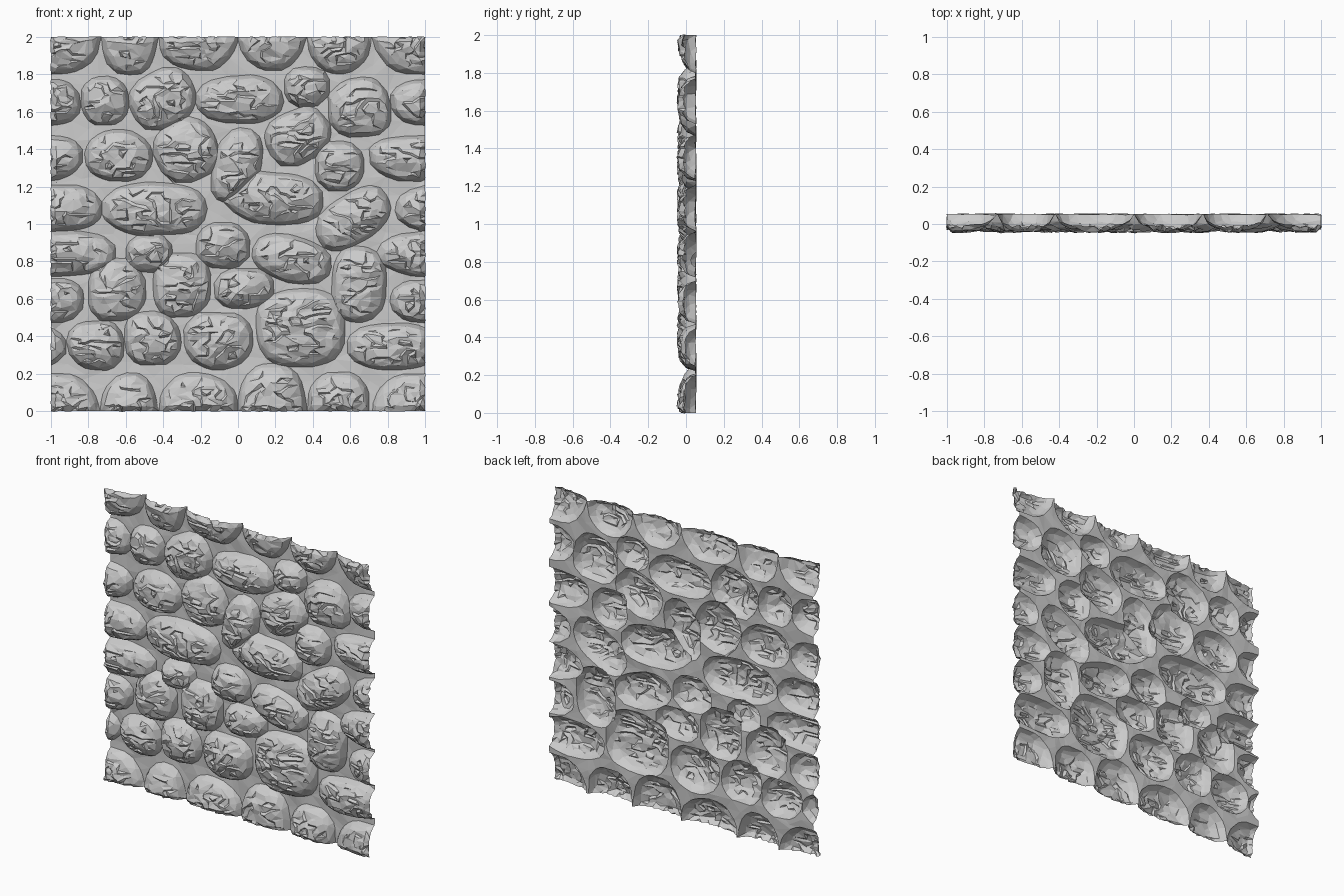
import bpy, bmesh
from math import radians, sin, cos
from mathutils import Vector, noise

if "Cube" in bpy.data.objects:
    bpy.data.objects.remove(bpy.data.objects["Cube"])

N = 220              # grid cells per side before simplifying
DEPTH = 0.1          # bulge of a stone above the mortar
stones = []


def course(*items):
    """Add one course of stones: (x, z, half width, half height, tilt in degrees)."""
    for x, z, w, h, tilt in items:
        a = radians(tilt)
        stones.append((x, z, w, h, cos(a), sin(a), max(w, h) * 1.3))


# Courses from the ground up; stones on the border wrap to the opposite side
course((.99, 0, .265, .2, 0), (-.58, 0, .145, .2, 0), (-.21, .01, .205, .19, 0),
       (.18, .035, .175, .215, 0), (.54, .01, .165, .2, 0))
course((.835, .345, .25, .12, 0), (-.76, .355, .145, .13, 0), (-.455, .385, .148, .145, 0),
       (-.105, .38, .18, .148, 0), (.335, .445, .235, .21, 0))
course((.995, .59, .18, .115, 0), (-.65, .645, .15, .165, 0), (-.3, .675, .155, .17, 0),
       (.03, .655, .155, .108, 0), (.645, .68, .145, .2, 0))
course((1.045, .84, .295, .115, 0), (-.475, .845, .12, .095, 0), (-.08, .885, .145, .12, 0),
       (.285, .815, .21, .12, -14))
course((1.06, 1.085, .21, .12, 0), (-.445, 1.08, .28, .138, 0), (.19, 1.14, .265, .14, -5),
       (-.01, 1.31, .12, .205, -16), (.615, 1.03, .215, .125, 32))
course((.935, 1.355, .235, .12, 0), (-.635, 1.365, .178, .13, 0), (-.275, 1.395, .165, .165, 25),
       (.32, 1.47, .175, .135, 25), (.54, 1.31, .122, .13, 0))
course((.99, 1.65, .165, .115, 0), (-.71, 1.655, .122, .13, 0), (-.405, 1.67, .172, .15, 25),
       (.01, 1.665, .23, .125, 0), (.37, 1.73, .115, .105, 0), (.65, 1.62, .165, .155, 0))


def wrap(d):
    return (d + 1) % 2 - 1


def dome(x, z):
    """Height 0..1 of the nearest stone over a point, and that stone's number."""
    d1, d2, which = 9.0, 9.0, -1
    for i, (sx, sz, w, h, c, s, reach) in enumerate(stones):
        dx, dz = wrap(x - sx), wrap(z - sz)
        if abs(dx) > reach or abs(dz) > reach:
            continue
        d = (abs(dx * c + dz * s) / w) ** 2.4 + (abs(dz * c - dx * s) / h) ** 2.4
        if d < d1:
            d1, d2, which = d, d1, i
        elif d < d2:
            d2 = d
    d = max(d1, 1 - (d2 - d1) * 2.5)      # keep a mortar groove between touching stones
    return (1 - d) ** 0.55 if d < 1 else 0.0, which


def surface_y(x, z):
    # slightly wobble the outlines so they are not perfect ovals
    p = Vector((x * 5, 0, z * 5))
    wx, wz = noise.noise(p) * .014, noise.noise(p + Vector((9, 4, 2))) * .014
    k, i = dome(x + wx, z + wz)
    # ragged, shallower rim along the sheet's border
    edge = min(1 - abs(x), z, 2 - z)
    if edge < .025:
        k *= 1 - (1 - edge / .025) * (.28 + .3 * noise.noise(p * 6))
    if k <= 0:
        return .052 + .006 * noise.noise(p * 2)
    # chipped stone faces: slanted slivers that break off sharply, plus broad unevenness
    q = Vector((x * 6, i * 3.7, z * 11))
    n = 2.2 * noise.noise(q) + .9 * noise.noise(q * 2.3)
    chip = .016 * (n % 1.0) * min(1, max(0, k - .5) * 4)
    broad = .012 * abs(noise.noise(Vector((x * 7, i, z * 8))))
    return max(-.055, .05 - DEPTH * k + k * broad + chip)


# Wall face: one open sheet, hollow behind every stone
bm = bmesh.new()
grid = []
for j in range(N + 1):
    z = 2 * j / N
    row = []
    for i in range(N + 1):
        x = -1 + 2 * i / N
        row.append(bm.verts.new((x, surface_y(x, z), z)))
    grid.append(row)
for j in range(N):
    for i in range(N):
        bm.faces.new((grid[j][i], grid[j][i + 1], grid[j + 1][i + 1], grid[j + 1][i]))
mesh = bpy.data.meshes.new("cobblestone_wall")
bm.to_mesh(mesh)
bm.free()
wall = bpy.data.objects.new("cobblestone_wall", mesh)
bpy.context.collection.objects.link(wall)

# Reduce to irregular flat facets
dec = wall.modifiers.new("facets", 'DECIMATE')
dec.ratio = 0.085
